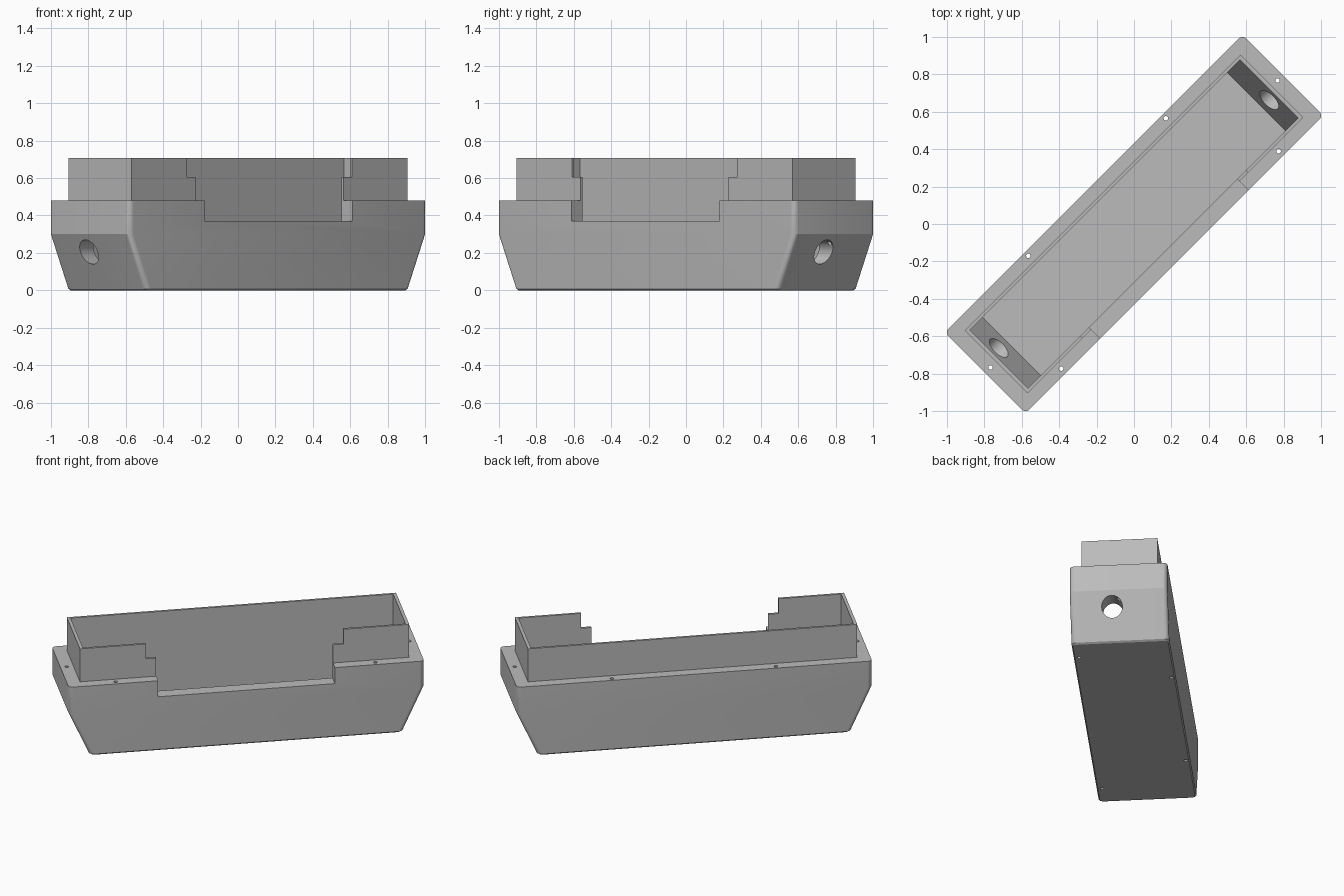
import bpy
import bmesh
from math import cos, sin, pi, radians
from mathutils import Matrix

cube = bpy.data.objects.get("Cube")
if cube:
    bpy.data.objects.remove(cube, do_unlink=True)

TURN = Matrix.Rotation(radians(45), 4, "Z")   # the case lies diagonally

grey = bpy.data.materials.new("plain_grey")
grey.use_nodes = True
grey.diffuse_color = (0.5, 0.5, 0.5, 1)
grey.node_tree.nodes["Principled BSDF"].inputs["Base Color"].default_value = grey.diffuse_color


def outline(half_l, half_w, radius, steps=6):
    """Rectangle outline with rounded corners, counter-clockwise."""
    if radius == 0:
        return [(half_l, half_w), (-half_l, half_w), (-half_l, -half_w), (half_l, -half_w)]
    points = []
    for quarter, (sx, sy) in enumerate([(1, 1), (-1, 1), (-1, -1), (1, -1)]):
        for i in range(steps + 1):
            a = (quarter + i / steps) * pi / 2
            points.append((sx * (half_l - radius) + radius * cos(a),
                           sy * (half_w - radius) + radius * sin(a)))
    return points


def make_object(name, bm):
    bmesh.ops.recalc_face_normals(bm, faces=bm.faces)
    bm.transform(TURN)
    mesh = bpy.data.meshes.new(name)
    bm.to_mesh(mesh)
    bm.free()
    mesh.materials.append(grey)
    obj = bpy.data.objects.new(name, mesh)
    bpy.context.collection.objects.link(obj)
    return obj


def loft(name, levels):
    """Closed solid through levels of (z, half length, half width, corner radius)."""
    bm = bmesh.new()
    rings = [[bm.verts.new((x, y, z)) for x, y in outline(l, w, r)] for z, l, w, r in levels]
    for low, high in zip(rings, rings[1:]):
        for i in range(len(low)):
            j = (i + 1) % len(low)
            bm.faces.new((low[i], low[j], high[j], high[i]))
    bm.faces.new(rings[0][::-1])
    bm.faces.new(rings[-1])
    return make_object(name, bm)


def box(name, x, y, z):
    bm = bmesh.new()
    bmesh.ops.create_cube(bm, size=1)
    for v in bm.verts:
        v.co = [span[0] if c < 0 else span[1] for c, span in zip(v.co, (x, y, z))]
    return make_object(name, bm)


def drill(name, centre, radius, depth, along_length=False):
    bm = bmesh.new()
    place = Matrix.Translation(centre)
    if along_length:
        place = place @ Matrix.Rotation(pi / 2, 4, "Y")
    bmesh.ops.create_cone(bm, cap_ends=True, segments=32 if along_length else 16,
                          radius1=radius, radius2=radius, depth=depth, matrix=place)
    return make_object(name, bm)


def combine(target, tool, operation):
    mod = target.modifiers.new(tool.name, "BOOLEAN")
    mod.operation = operation
    mod.solver = "EXACT"
    mod.object = tool
    bpy.context.view_layer.objects.active = target
    bpy.ops.object.modifier_apply(modifier=mod.name)
    bpy.data.objects.remove(tool, do_unlink=True)


# Lower body with sloped ends and a fine bevel at the base
body = loft("case_body", [(0, 0.981, 0.298, 0.025), (0.008, 0.994, 0.306, 0.03),
                          (0.3, 1.126, 0.306, 0.03), (0.48, 1.126, 0.306, 0.03)])

# Raised thin wall, then the hollow inside
combine(body, box("raised_wall", (-1.043, 1.043), (-0.237, 0.237), (0.4, 0.707)), "UNION")
combine(body, loft("cavity", [(0.087, 0.926, 0.221, 0), (0.3, 1.022, 0.221, 0),
                              (0.9, 1.022, 0.221, 0)]), "DIFFERENCE")

# Stepped opening in the front side
combine(body, box("opening", (-0.56, 0.56), (-0.5, -0.1), (0.37, 0.9)), "DIFFERENCE")
combine(body, box("opening_step", (-0.626, 0.626), (-0.5, -0.1), (0.605, 0.9)), "DIFFERENCE")

# Cable holes through both ends
for side in (-1, 1):
    combine(body, drill("cable_hole", (side * 1.05, -side * 0.043, 0.205), 0.065, 0.4, True),
            "DIFFERENCE")

# Screw holes through the rim
for side in (-1, 1):
    for x, y in ((0.52, 0.279), (1.085, 0), (0.822, -0.272)):
        combine(body, drill("screw_hole", (side * x, y, 0.25), 0.012, 1), "DIFFERENCE")

for obj in bpy.context.selected_objects:
    obj.select_set(False)
body.select_set(True)
bpy.context.view_layer.objects.active = body
bpy.ops.object.shade_smooth_by_angle(angle=radians(20))
